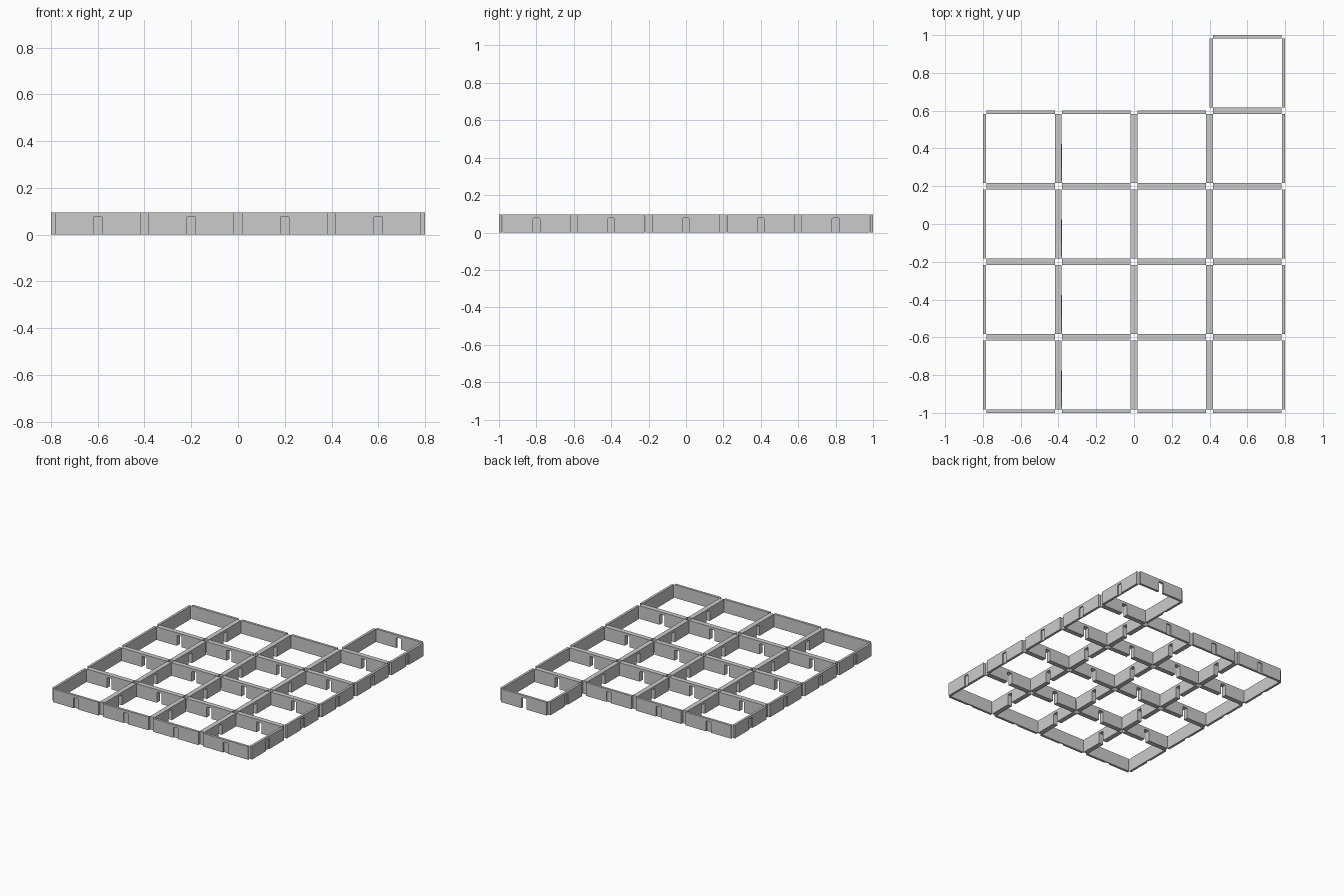
import bpy, bmesh, math
from mathutils import Matrix

if "Cube" in bpy.data.objects:
    bpy.data.objects.remove(bpy.data.objects["Cube"])

CELL, L, T, H = 0.4, 0.182, 0.0175, 0.095   # cell size, wall half length, thickness, height
DW, DH, C = 0.019, 0.077, 0.006             # door half width, height, corner rounding


def door_profile():
    # arch-cornered doorway outline, from bottom left to bottom right
    left = [(-DW, 0)] + [(-DW + C - C * math.cos(a), DH - C + C * math.sin(a))
                         for a in (0, math.pi / 4, math.pi / 2)]
    return left + [(-x, z) for x, z in reversed(left)]


def wall_mesh(name, depth):
    # wall along x, outer face at y = 0, inner face at y = T; doorway cut to the given depth
    bm = bmesh.new()
    corners = [(-L, 0), (-L, H), (L, H), (L, 0)]
    ring = lambda pts, y: [bm.verts.new((x, y, z)) for x, z in pts]
    F, B = ring(corners, 0), ring(corners, T)
    N, M = ring(door_profile(), 0), ring(door_profile(), depth)
    face = bm.faces.new
    face(F + N[::-1])
    for i in range(3):
        face((F[i], B[i], B[i + 1], F[i + 1]))
    for i in range(len(N) - 1):
        face((N[i], N[i + 1], M[i + 1], M[i]))
    if depth >= T:      # open doorway
        face(B + M[::-1])
        face((F[0], N[0], M[0], B[0]))
        face((N[-1], F[3], B[3], M[-1]))
    else:               # blind doorway
        face(B)
        face(M)
        face((F[0], N[0], M[0], M[-1], N[-1], F[3], B[3], B[0]))
    bmesh.ops.recalc_face_normals(bm, faces=bm.faces)
    me = bpy.data.meshes.new(name)
    bm.to_mesh(me)
    bm.free()
    return me


open_wall = wall_mesh("open_wall", T)
blind_wall = wall_mesh("blind_wall", T / 2)

# room layout: 4 x 4 block plus one entrance room at the back right
rooms = {(i, j) for i in range(4) for j in range(4)} | {(3, 4)}
sides = [("front", 0, -1), ("right", 1, 0), ("back", 0, 1), ("left", -1, 0)]

for i, j in sorted(rooms):
    centre = Matrix.Translation((-0.6 + i * CELL, -0.8 + j * CELL, 0))
    for k, (side, dx, dy) in enumerate(sides):
        is_open = (i + dx, j + dy) in rooms or (i, j, side) == (3, 4, "back")
        ob = bpy.data.objects.new(f"room_{i}_{j}_{side}_wall", open_wall if is_open else blind_wall)
        ob.matrix_world = (centre @ Matrix.Rotation(k * math.pi / 2, 4, 'Z')
                           @ Matrix.Translation((0, -CELL / 2, 0)))
        bpy.context.collection.objects.link(ob)
